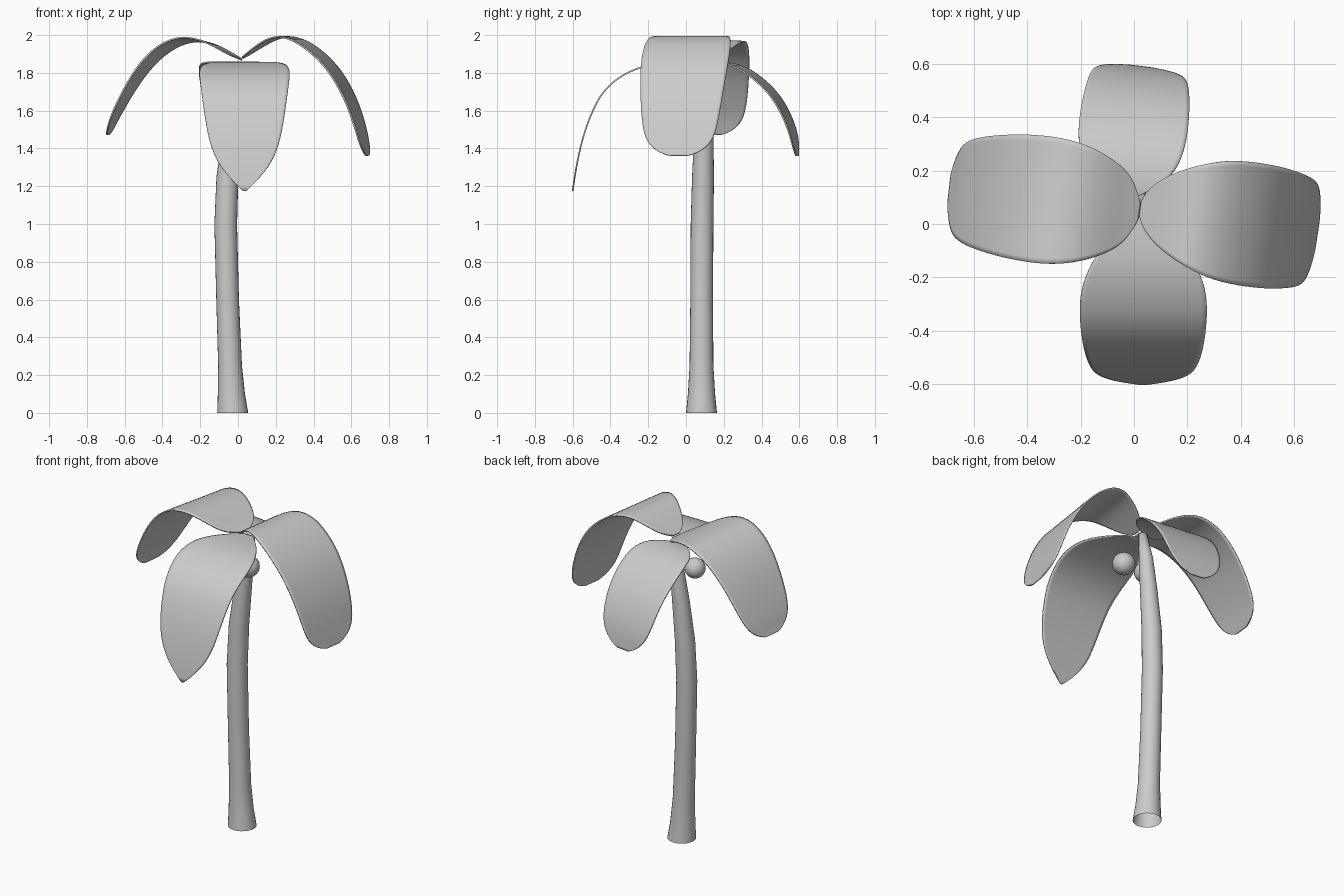
import bpy, math
from mathutils import Vector

if "Cube" in bpy.data.objects:
    bpy.data.objects.remove(bpy.data.objects["Cube"])


def make_mesh(name, verts, faces):
    mesh = bpy.data.meshes.new(name)
    mesh.from_pydata(verts, [], faces)
    mesh.update()
    for p in mesh.polygons:
        p.use_smooth = True
    obj = bpy.data.objects.new(name, mesh)
    bpy.context.collection.objects.link(obj)
    return obj


def leaf(name, origin, heading, stations, roll=0.0):
    """Drooping blade: stations are (distance out, height, half width)."""
    a = math.radians(heading)
    out = Vector((math.cos(a), math.sin(a), 0))
    side = Vector((-math.sin(a), math.cos(a), 0))
    base = Vector((origin[0], origin[1], 0))
    n = 7
    verts, faces = [], []
    length = stations[-1][0]
    for r, z, w in stations:
        t = r / length
        lift = roll * 6.75 * t * t * (1 - t)   # slight roll in the outer half of the blade
        for j in range(n):
            s = -1 + 2 * j / (n - 1)
            verts.append(base + out * r + side * (w * s) + Vector((0, 0, z + lift * s)))
    for i in range(len(stations) - 1):
        for j in range(n - 1):
            k = i * n + j
            faces.append((k, k + n, k + n + 1, k + 1))
    obj = make_mesh(name, verts, faces)
    sub = obj.modifiers.new("smooth", 'SUBSURF')
    sub.levels = sub.render_levels = 2
    sol = obj.modifiers.new("thickness", 'SOLIDIFY')
    sol.thickness = 0.008
    sol.offset = 0
    return obj


# Trunk: gently curved tapering tube, open underneath (z, x, y, radius)
rings = [(0, -.028, .082, .082), (.1, -.035, .082, .072), (.25, -.042, .082, .063),
         (.6, -.055, .083, .06), (1, -.065, .085, .06), (1.25, -.056, .09, .058),
         (1.5, -.03, .095, .05), (1.7, -.005, .1, .041), (1.85, .018, .1, .025)]
N = 24
verts, faces = [], []
for z, x, y, r in rings:
    for k in range(N):
        t = 2 * math.pi * k / N
        verts.append((x + r * math.cos(t), y + r * math.sin(t), z))
for i in range(len(rings) - 1):
    for k in range(N):
        m = (k + 1) % N
        faces.append((i * N + k, i * N + m, (i + 1) * N + m, (i + 1) * N + k))
faces.append(tuple(range((len(rings) - 1) * N, len(rings) * N)))
make_mesh("trunk", verts, faces)

# Four large drooping leaves
leaf("right_leaf", (.025, .06), -8.5,
     [(0, 1.88, .03), (.03, 1.9, .09), (.1, 1.95, .145), (.18, 1.992, .185), (.25, 1.992, .212),
      (.34, 1.957, .232), (.47, 1.848, .234), (.56, 1.705, .222), (.615, 1.565, .207),
      (.645, 1.45, .187), (.66, 1.39, .13), (.667, 1.362, .06)])
leaf("left_leaf", (.02, .05), 173.5,
     [(0, 1.87, .03), (.03, 1.885, .1), (.07, 1.905, .15), (.14, 1.945, .19), (.22, 1.976, .222),
      (.32, 1.98, .24), (.44, 1.92, .238), (.545, 1.805, .224), (.635, 1.65, .203),
      (.684, 1.55, .175), (.703, 1.497, .12), (.715, 1.472, .06)], .018)
leaf("front_leaf", (.035, .05), -90,
     [(0, 1.85, .03), (.05, 1.853, .08), (.12, 1.855, .145), (.22, 1.85, .21), (.32, 1.822, .24),
      (.42, 1.77, .238), (.5, 1.69, .227), (.55, 1.59, .214), (.59, 1.48, .196),
      (.615, 1.38, .17), (.635, 1.28, .115), (.65, 1.175, .01)])
leaf("back_leaf", (-.035, .1), 83,
     [(0, 1.85, .03), (.04, 1.857, .1), (.1, 1.855, .17), (.19, 1.835, .2), (.28, 1.775, .206),
      (.37, 1.69, .2), (.43, 1.59, .19), (.47, 1.49, .174), (.485, 1.41, .13),
      (.492, 1.36, .05)])

# Round fruits on either side of the trunk, under the leaves
for name, loc, r in (("right_fruit", (.073, -.003, 1.685), .066),
                     ("left_fruit", (-.07, .01, 1.675), .06)):
    bpy.ops.mesh.primitive_uv_sphere_add(segments=24, ring_count=14, radius=r, location=loc)
    bpy.context.object.name = name
    bpy.ops.object.shade_smooth()
